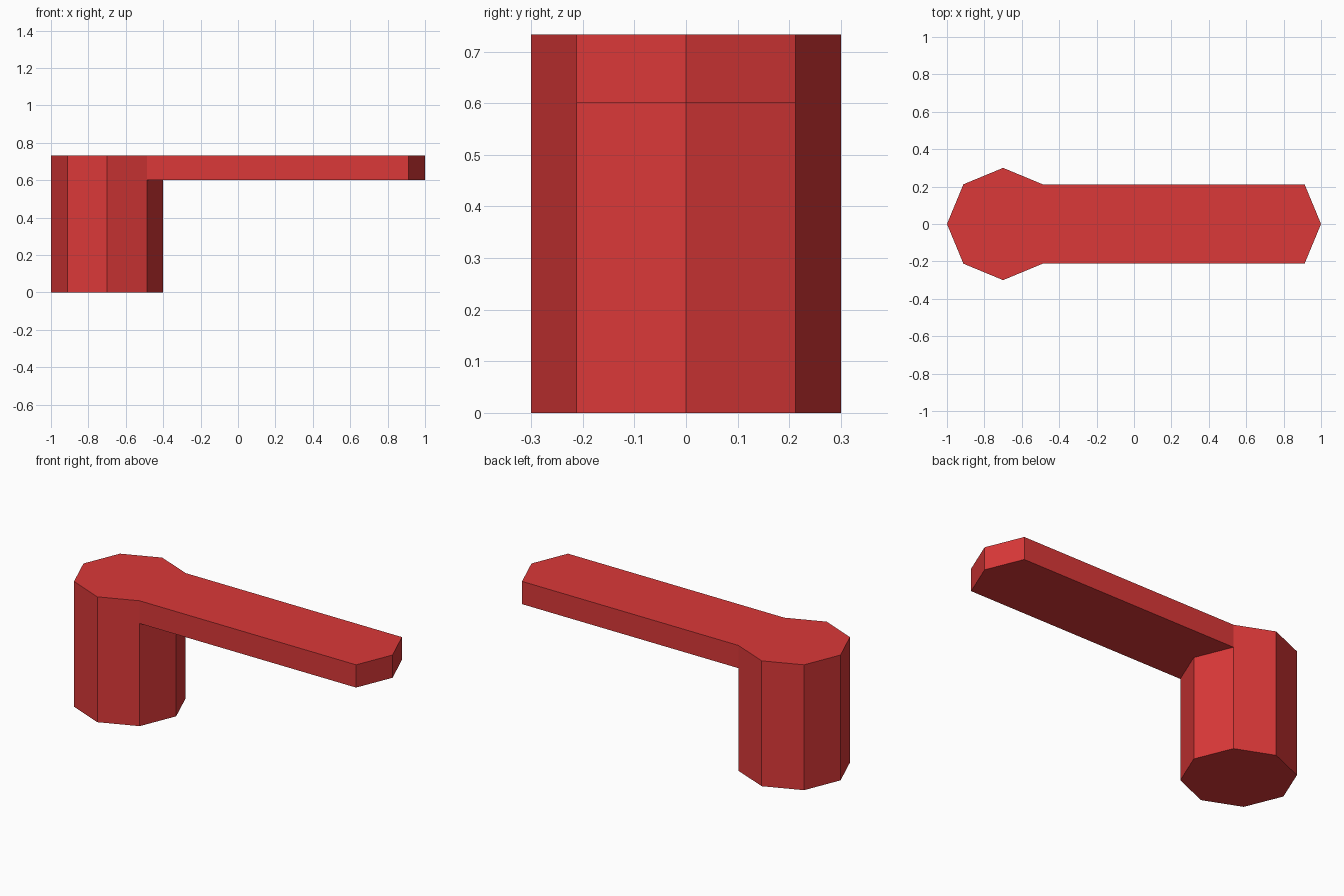
import bpy, bmesh
from mathutils import Matrix

if "Cube" in bpy.data.objects:
    bpy.data.objects.remove(bpy.data.objects["Cube"])

RADIUS, UNDERSIDE, TOP, REACH = 0.3, 0.6, 0.733, 1.4

red = bpy.data.materials.new("red")
red.diffuse_color = (0.71, 0.04, 0.04, 1)
red.use_nodes = True
red.node_tree.nodes["Principled BSDF"].inputs["Base Color"].default_value = red.diffuse_color


def raise_cap(bm, face, height):
    """Extrude a cap upward and return the new cap."""
    new = bmesh.ops.extrude_face_region(bm, geom=[face])["geom"]
    bmesh.ops.translate(bm, vec=(0, 0, height),
                        verts=[g for g in new if isinstance(g, bmesh.types.BMVert)])
    return next(g for g in new if isinstance(g, bmesh.types.BMFace))


bm = bmesh.new()

# Eight-sided post, in two tiers
bmesh.ops.create_circle(bm, cap_ends=True, segments=8, radius=RADIUS,
                        matrix=Matrix.Translation((-0.7, 0, 0)))
base = bm.faces[:][0]
rim = base.verts[:]
cap = raise_cap(bm, base, UNDERSIDE)
cap = raise_cap(bm, cap, TOP - UNDERSIDE)
if not any(all(v.co.z < 1e-4 for v in f.verts) for f in bm.faces):
    bm.faces.new([v for v in rim])
bmesh.ops.recalc_face_normals(bm, faces=bm.faces[:])

# Arm: the two upper faces pointing right, pulled sideways
ends = [f for f in bm.faces
        if f.normal.x > 0.8 and f.calc_center_median().z > UNDERSIDE]
new = bmesh.ops.extrude_face_region(bm, geom=ends)["geom"]
bmesh.ops.translate(bm, vec=(REACH, 0, 0),
                    verts=[g for g in new if isinstance(g, bmesh.types.BMVert)])
bmesh.ops.recalc_face_normals(bm, faces=bm.faces[:])

mesh = bpy.data.meshes.new("post_with_arm")
bm.to_mesh(mesh)
bm.free()
mesh.materials.append(red)
bpy.context.collection.objects.link(bpy.data.objects.new("post_with_arm", mesh))
